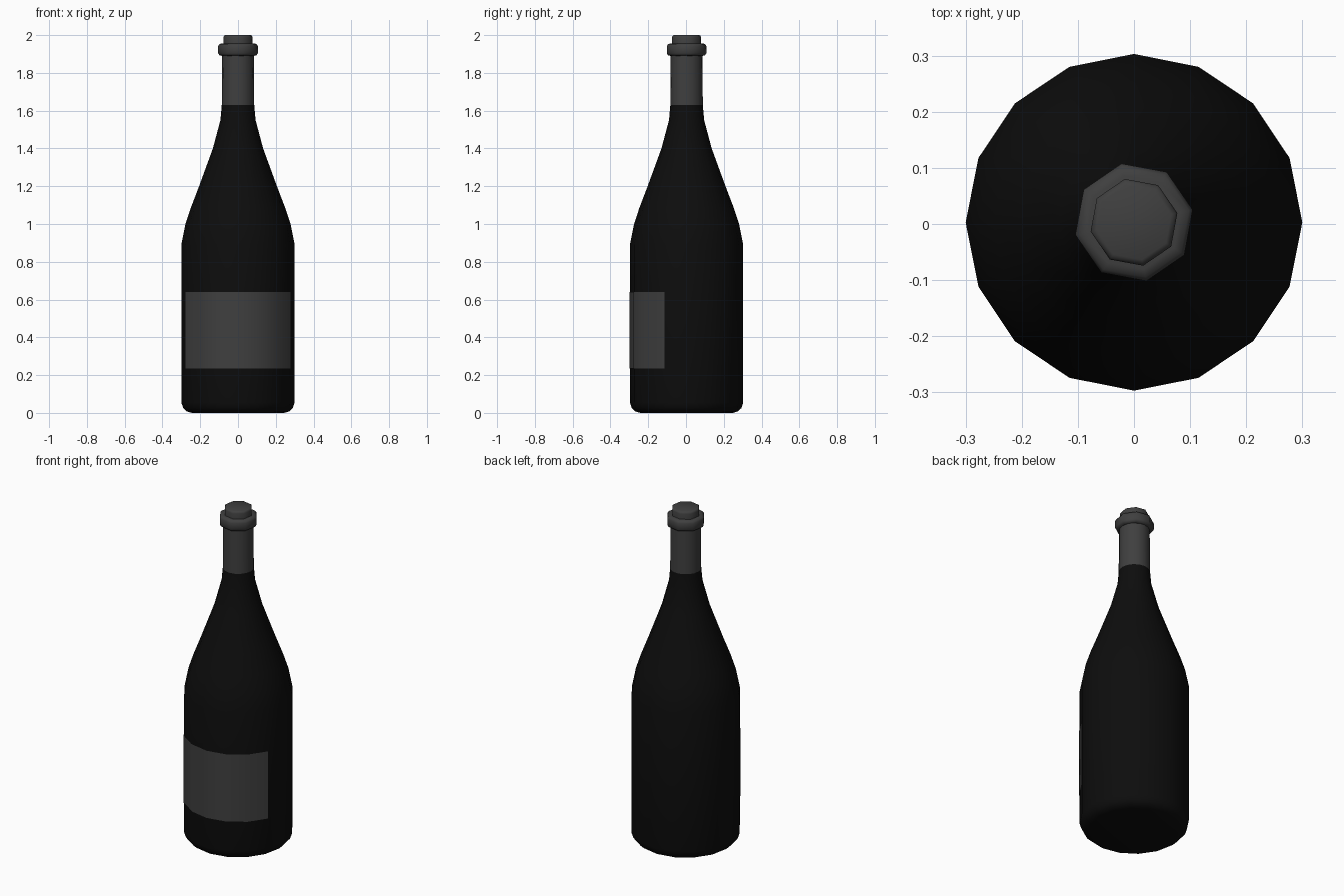
import bpy
import math

cube = bpy.data.objects.get("Cube")
if cube:
    bpy.data.objects.remove(cube, do_unlink=True)

AXIS_Y = 0.003  # the bottle axis sits slightly behind the origin


def material(name, rgb):
    mat = bpy.data.materials.new(name)
    mat.use_nodes = True
    mat.diffuse_color = (*rgb, 1)
    mat.node_tree.nodes["Principled BSDF"].inputs["Base Color"].default_value = (*rgb, 1)
    return mat


def lathe(name, profile, sides, mat, start=0.0, steps=None, caps=True, smooth=60):
    """Turn a (radius, height) profile about the axis; steps limits the sweep."""
    closed = steps is None
    columns = sides if closed else steps + 1
    rows = len(profile)
    verts = []
    for c in range(columns):
        a = math.radians(start) + math.tau * c / sides
        verts += [(r * math.cos(a), r * math.sin(a), z) for r, z in profile]
    faces = []
    for c in range(sides if closed else steps):
        n = (c + 1) % columns
        for r in range(rows - 1):
            faces.append((c * rows + r, n * rows + r, n * rows + r + 1, c * rows + r + 1))
    if caps:
        faces.append([c * rows for c in reversed(range(columns))])
        faces.append([c * rows + rows - 1 for c in range(columns)])
    mesh = bpy.data.meshes.new(name)
    mesh.from_pydata(verts, [], faces)
    mesh.materials.append(mat)
    obj = bpy.data.objects.new(name, mesh)
    obj.location.y = AXIS_Y
    bpy.context.collection.objects.link(obj)
    bpy.ops.object.select_all(action="DESELECT")
    obj.select_set(True)
    bpy.context.view_layer.objects.active = obj
    bpy.ops.object.shade_smooth_by_angle(angle=math.radians(smooth))
    return obj


glass = material("black glass", (0.004, 0.004, 0.004))
grey = material("dark grey", (0.05, 0.05, 0.05))

# Glass body: rounded base, straight wall, long sloping shoulder
body = [(0.245, 0.0), (0.272, 0.008), (0.29, 0.025), (0.3, 0.055), (0.3, 0.89),
        (0.278, 1.0), (0.25, 1.085), (0.206, 1.2), (0.133, 1.4), (0.093, 1.55), (0.086, 1.63)]
lathe("bottle_body", body, 16, glass)

# Foil wrapped round the neck
lathe("neck_foil", [(0.086, 1.63), (0.084, 1.9)], 16, grey)

# Eight-sided collar and stopper with softened rims
lathe("neck_collar", [(0.085, 1.89), (0.1, 1.893), (0.107, 1.904), (0.107, 1.942),
                      (0.1, 1.953), (0.085, 1.956)], 8, grey, start=12)
lathe("stopper", [(0.079, 1.94), (0.079, 1.988), (0.076, 1.996), (0.068, 2.0)], 8, grey, start=12)

# Label covering the front six facets
lathe("front_label", [(0.303, 0.235), (0.303, 0.64)], 16, grey,
      start=-157.5, steps=6, caps=False)
